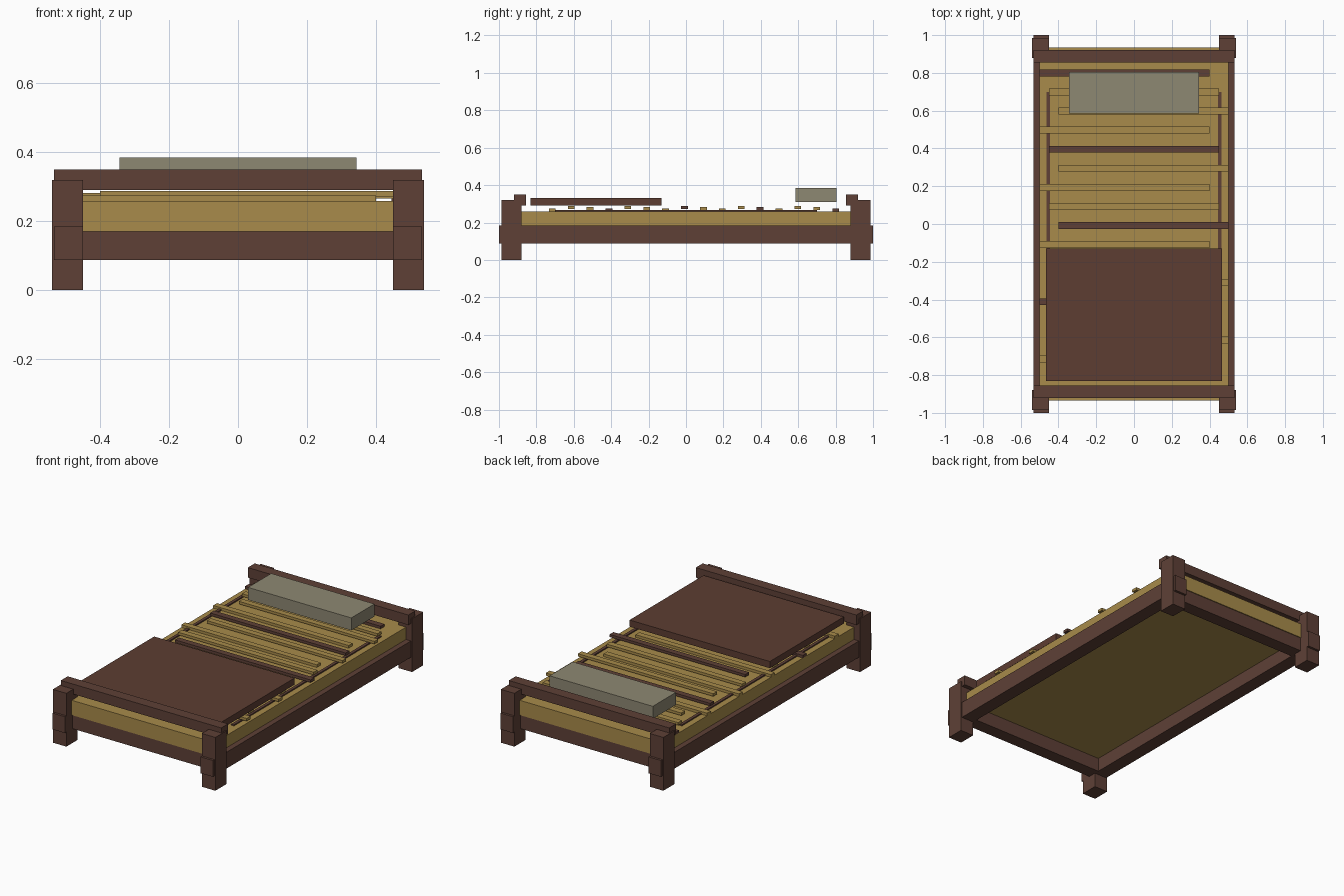
import bpy

cube = bpy.data.objects.get("Cube")
if cube:
    bpy.data.objects.remove(cube, do_unlink=True)


def material(name, rgb):
    mat = bpy.data.materials.new(name)
    mat.use_nodes = True
    color = (*rgb, 1)
    mat.diffuse_color = color
    mat.node_tree.nodes["Principled BSDF"].inputs["Base Color"].default_value = color
    return mat


wood = material("dark_wood", (0.112, 0.051, 0.037))
hide = material("brown_hide", (0.109, 0.047, 0.032))
straw = material("straw", (0.392, 0.258, 0.069))
cloth = material("grey_cloth", (0.270, 0.246, 0.171))


def box(name, x, y, z, mat):
    """Box from (min, max) pairs on each axis."""
    bpy.ops.mesh.primitive_cube_add(size=1)
    obj = bpy.context.object
    obj.name = name
    obj.data.name = name
    for v in obj.data.vertices:
        v.co = [a + (b - a) * (c + 0.5) for (a, b), c in zip((x, y, z), v.co)]
    obj.data.materials.append(mat)
    return obj


def span(lo, hi, sign):
    return tuple(sorted((lo * sign, hi * sign)))


# Frame: four legs, two long rails, end rails and raised head and foot bars
for end, s in (("front", -1), ("back", 1)):
    for side, t in (("left", 1), ("right", -1)):
        box(f"{end}_{side}_leg", span(0.45, 0.54, t), span(0.88, 0.986, s), (0, 0.32), wood)
    box(f"{end}_end_rail", (-0.45, 0.45), span(0.85, 0.93, s), (0.087, 0.172), wood)
    box(f"{end}_top_bar", (-0.533, 0.533), span(0.855, 0.92, s), (0.29, 0.35), wood)
for side, t in (("left", 1), ("right", -1)):
    box(f"{side}_side_rail", span(0.45, 0.533, t), (-1, 1), (0.087, 0.185), wood)
    box(f"{side}_long_stick", span(0.445, 0.463, t), (-0.7, 0.7), (0.25, 0.266), wood)

# Straw bedding
box("straw_bed", (-0.5, 0.5), (-0.935, 0.935), (0.17, 0.259), straw)

# Loose reeds across the bed, shifted sideways and upwards in turn
shifts = ((-0.05, 0.259), (0.05, 0.272), (0, 0.266))
for i in range(16):
    dx, z = shifts[i % 3]
    y = -0.715 + i * 0.101
    box(f"reed_{i + 1}", (dx - 0.45, dx + 0.45), (y - 0.018, y + 0.018),
        (z, z + 0.016), wood if i % 4 == 3 else straw)

# Folded blanket and pillow
box("blanket", (-0.466, 0.466), (-0.832, -0.13), (0.29, 0.33), hide)
box("pillow", (-0.343, 0.343), (0.585, 0.805), (0.31, 0.385), cloth)
